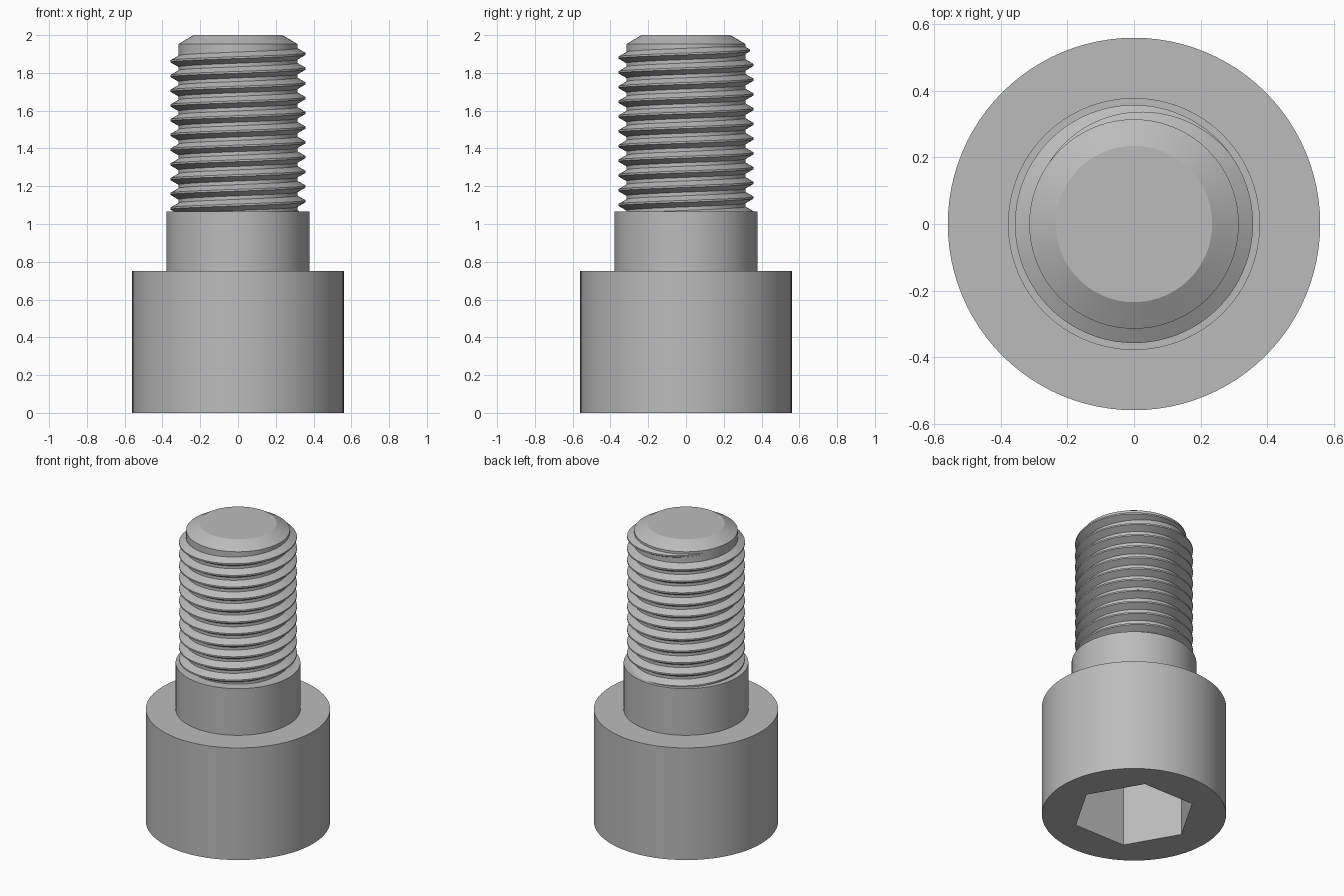
import bpy, bmesh, math

cube = bpy.data.objects.get("Cube")
if cube:
    bpy.data.objects.remove(cube, do_unlink=True)

SEGMENTS = 96
PITCH = 0.078
ROOT, CREST = 0.315, 0.358

steel = bpy.data.materials.new("steel_grey")
steel.use_nodes = True
colour = (0.5, 0.5, 0.5, 1)
steel.diffuse_color = colour
steel.node_tree.nodes["Principled BSDF"].inputs["Base Color"].default_value = colour


def finish(name, bm):
    """Turn a bmesh into a named object with consistent normals."""
    bmesh.ops.recalc_face_normals(bm, faces=bm.faces)
    mesh = bpy.data.meshes.new(name)
    bm.to_mesh(mesh)
    bm.free()
    mesh.materials.append(steel)
    obj = bpy.data.objects.new(name, mesh)
    bpy.context.collection.objects.link(obj)
    return obj


def shade(obj):
    bpy.ops.object.select_all(action='DESELECT')
    obj.select_set(True)
    bpy.context.view_layer.objects.active = obj
    bpy.ops.object.shade_smooth_by_angle(angle=math.radians(25))


def turned(name, profile, sides=SEGMENTS):
    """Stack rings from (radius, z) pairs and cap both ends."""
    bm = bmesh.new()
    rings = []
    for r, z in profile:
        angles = [math.tau * i / sides for i in range(sides)]
        rings.append([bm.verts.new((r * math.cos(a), r * math.sin(a), z)) for a in angles])
    for low, high in zip(rings, rings[1:]):
        for i in range(sides):
            j = (i + 1) % sides
            bm.faces.new((low[i], low[j], high[j], high[i]))
    bm.faces.new(rings[0])
    bm.faces.new(rings[-1])
    return finish(name, bm)


# Head with a hexagonal socket cut into its underside
head = turned("head", [(0.56, 0), (0.56, 0.752)])
cutter = turned("socket_cutter", [(0.376, -0.1), (0.376, 0.45)], 6)
cutter.hide_render = True
cut = head.modifiers.new("socket", 'BOOLEAN')
cut.operation = 'DIFFERENCE'
cut.solver = 'EXACT'
cut.object = cutter
bpy.context.view_layer.objects.active = head
bpy.ops.object.modifier_apply(modifier=cut.name)
bpy.data.objects.remove(cutter, do_unlink=True)
shade(head)

# Plain shoulder and chamfered threaded shank
shade(turned("shoulder", [(0.379, 0.752), (0.379, 1.065)]))
shade(turned("shank", [(ROOT, 1.06), (ROOT, 1.953), (0.235, 2.0)]))


# Right-handed thread ridge, swept as a helix that sinks into the shank at its end
def thread():
    bm = bmesh.new()
    end, fade = math.radians(145), math.radians(108)
    turns = 11.5
    steps = int(turns * SEGMENTS)
    depth, inset = CREST - ROOT, 0.01
    crest_half = PITCH / 16
    root_half = crest_half + (depth + inset) * math.tan(math.radians(30))
    section = [(ROOT - inset, -root_half), (CREST, -crest_half),
               (CREST, crest_half), (ROOT - inset, root_half)]
    previous = None
    for i in range(steps + 1):
        a = end - math.tau * turns * (1 - i / steps)
        sink = depth * max(0, 1 - (end - a) / fade)
        z = 1.92 + PITCH * (a - math.pi / 2) / math.tau
        ring = [bm.verts.new(((r - sink) * math.cos(a), (r - sink) * math.sin(a), z + dz))
                for r, dz in section]
        if previous:
            for j in range(4):
                k = (j + 1) % 4
                bm.faces.new((previous[j], previous[k], ring[k], ring[j]))
        else:
            bm.faces.new(ring)
        previous = ring
    bm.faces.new(previous)
    return finish("thread", bm)


shade(thread())
